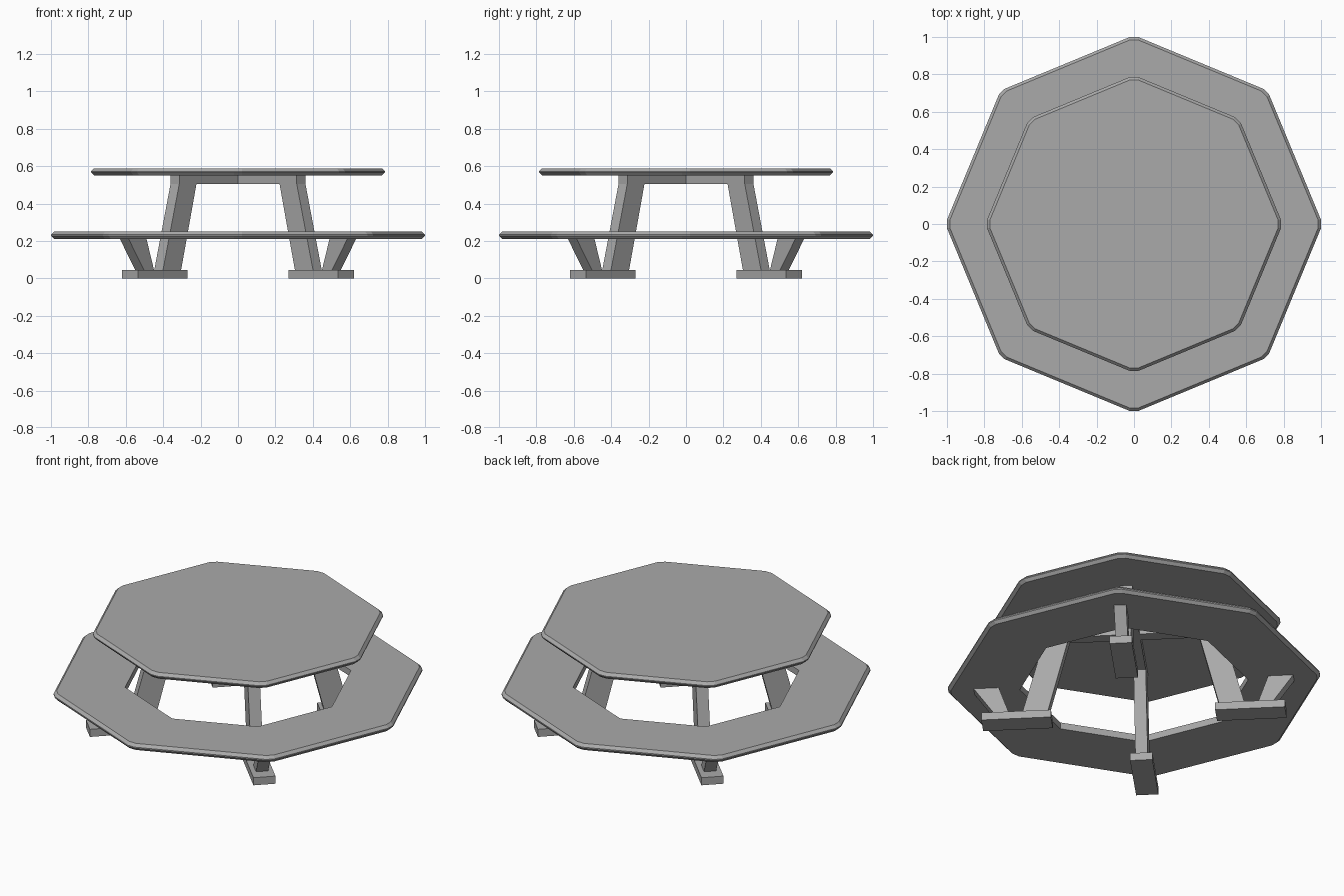
import bpy, bmesh, math
from mathutils import Matrix, Vector

cube = bpy.data.objects.get("Cube")
if cube:
    bpy.data.objects.remove(cube, do_unlink=True)

grey = bpy.data.materials.new("grey paint")
grey.use_nodes = True
colour = (0.4, 0.4, 0.4, 1)
grey.diffuse_color = colour
grey.node_tree.nodes["Principled BSDF"].inputs["Base Color"].default_value = colour


def finish(bm, name):
    bmesh.ops.recalc_face_normals(bm, faces=bm.faces)
    mesh = bpy.data.meshes.new(name)
    bm.to_mesh(mesh)
    bm.free()
    mesh.materials.append(grey)
    obj = bpy.data.objects.new(name, mesh)
    bpy.context.collection.objects.link(obj)
    return obj


def octagon(bm, radius, z, clip):
    """Ring of eight corners, each cut flat by 2 * clip (single point when zero)."""
    verts = []
    for i in range(8):
        a = i * math.pi / 4
        out = Vector((math.cos(a), math.sin(a), 0))
        side = Vector((-out.y, out.x, 0))
        for s in ((-clip, clip) if clip else (0,)):
            verts.append(bm.verts.new(out * radius + side * s + Vector((0, 0, z))))
    return verts


def bridge(bm, low, high):
    n = len(low)
    for i in range(n):
        j = (i + 1) % n
        bm.faces.new((low[i], low[j], high[j], high[i]))


def board(name, radius, bottom, top, hole=0):
    """Octagonal board with chamfered rim and optional sharp octagonal hole."""
    bm = bmesh.new()
    chamfer = 0.016
    levels = ((radius - chamfer, bottom), (radius, bottom + chamfer),
              (radius, top - chamfer), (radius - chamfer, top))
    rings = [octagon(bm, r, z, 0.022) for r, z in levels]
    for low, high in zip(rings, rings[1:]):
        bridge(bm, low, high)
    if not hole:
        bm.faces.new(rings[0])
        bm.faces.new(rings[-1])
    else:
        inner = [octagon(bm, hole, z, 0) for z in (bottom, top)]
        bridge(bm, *inner)
        for outer, rim in zip((rings[0], rings[-1]), inner):
            for i in range(8):
                j = (i + 1) % 8
                bm.faces.new((outer[2 * i], outer[2 * i + 1], rim[i]))
                bm.faces.new((outer[2 * i + 1], outer[2 * j], rim[j], rim[i]))
    return finish(bm, name)


def slab(name, profile, width, angle):
    """Extrude a (radius, height) profile across its width and turn it about z."""
    bm = bmesh.new()
    face = bm.faces.new([bm.verts.new((r, -width / 2, z)) for r, z in profile])
    ext = bmesh.ops.extrude_face_region(bm, geom=[face])
    moved = [v for v in ext["geom"] if isinstance(v, bmesh.types.BMVert)]
    bmesh.ops.translate(bm, verts=moved, vec=(0, width, 0))
    bmesh.ops.rotate(bm, verts=bm.verts, matrix=Matrix.Rotation(math.radians(angle), 3, 'Z'))
    return finish(bm, name)


# Table top and ring bench
board("table_top", 0.786, 0.551, 0.588)
board("bench_seat", 1.0, 0.211, 0.25, hole=0.615)

# Two crossed frames: splayed legs joined by a beam under the top
half = [(0.347, 0.505), (0.463, 0.045), (0.6, 0.045), (0.477, 0.505), (0.477, 0.551)]
arch = half + [(-r, z) for r, z in reversed(half)]
for name, angle in (("leg_frame_a", 45), ("leg_frame_b", 135)):
    slab(name, arch, 0.066, angle)

# Feet and tapered bench struts at each corner
foot = [(0.442, 0), (0.817, 0), (0.817, 0.045), (0.442, 0.045)]
strut = [(0.668, 0.045), (0.745, 0.045), (0.86, 0.211), (0.725, 0.211)]
corners = {"back_left": 45, "back_right": 135, "front_right": 225, "front_left": 315}
for corner, angle in corners.items():
    slab("foot_" + corner, foot, 0.12, angle)
    slab("bench_strut_" + corner, strut, 0.066, angle)
